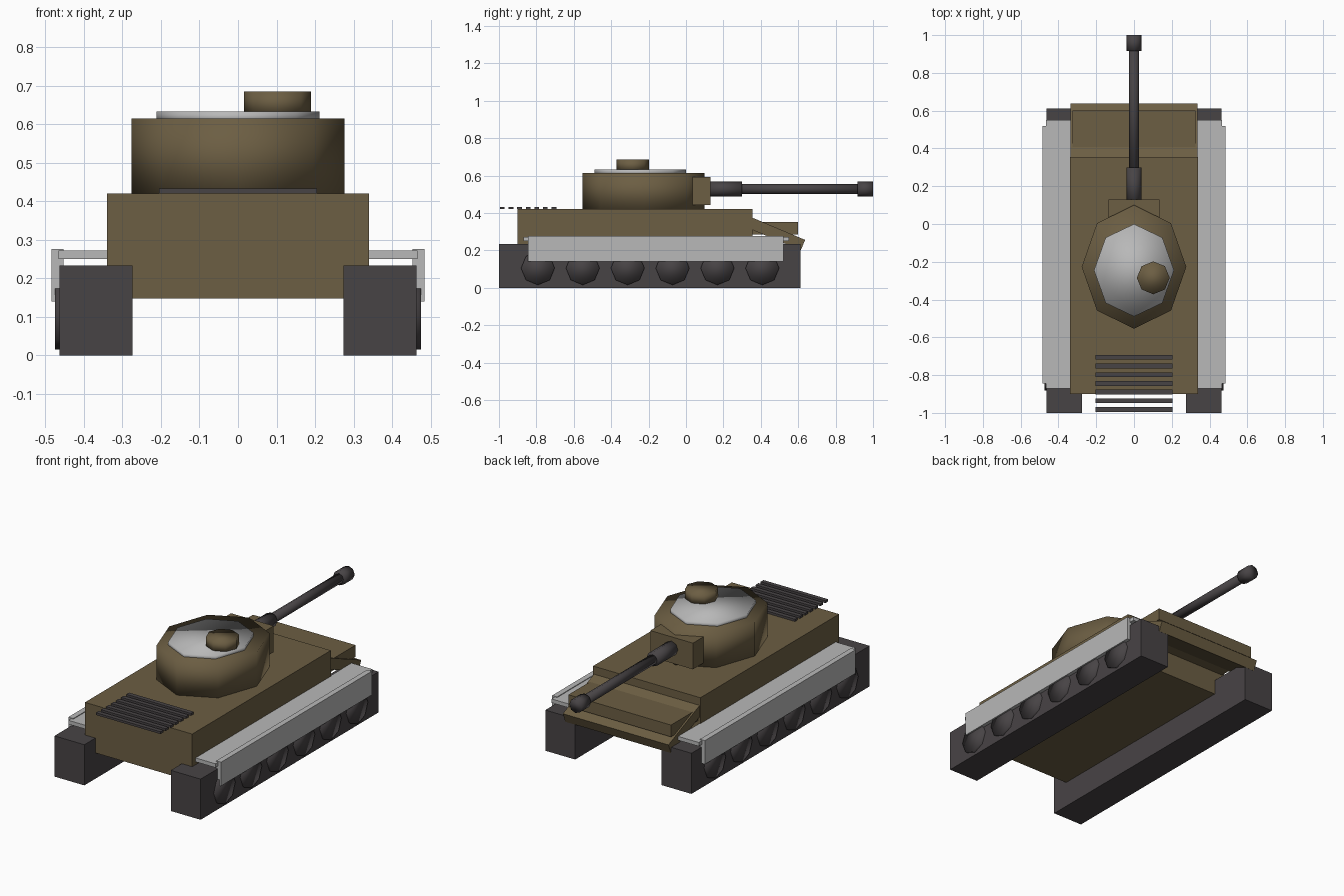
import bpy, math
from mathutils import Matrix

if "Cube" in bpy.data.objects:
    bpy.data.objects.remove(bpy.data.objects["Cube"])


def material(name, rgb):
    m = bpy.data.materials.new(name)
    m.diffuse_color = (*rgb, 1)
    m.use_nodes = True
    m.node_tree.nodes["Principled BSDF"].inputs["Base Color"].default_value = m.diffuse_color
    return m


BROWN = material("olive_brown", (0.150, 0.112, 0.056))
DARK = material("dark_steel", (0.064, 0.057, 0.060))
GREY = material("light_grey", (0.48, 0.48, 0.48))


def box(name, x, y, z, mat):
    """Box from (min, max) ranges."""
    bpy.ops.mesh.primitive_cube_add(size=1)
    o = bpy.context.object
    o.name = name
    size = [r[1] - r[0] for r in (x, y, z)]
    mid = [(r[0] + r[1]) / 2 for r in (x, y, z)]
    o.data.transform(Matrix.Translation(mid) @ Matrix.Diagonal((*size, 1)))
    o.data.materials.append(mat)
    return o


def drum(name, centre, rx, ry, depth, mat, axis="Z"):
    """Smooth eight-sided cylinder with corners on its axes."""
    bpy.ops.mesh.primitive_cylinder_add(vertices=8, radius=1, depth=1)
    o = bpy.context.object
    o.name = name
    turn = {"Z": Matrix(),
            "X": Matrix.Rotation(math.pi / 2, 4, "Y"),
            "Y": Matrix.Rotation(math.pi / 2, 4, "X")}[axis]
    o.data.transform(Matrix.Translation(centre) @ turn @ Matrix.Diagonal((rx, ry, depth, 1)))
    for p in o.data.polygons:
        p.use_smooth = True
    o.data.materials.append(mat)
    return o


# Hull, nose box and sloped front plate
box("hull", (-0.34, 0.34), (-0.90, 0.355), (0.148, 0.42), BROWN)
box("nose_box", (-0.325, 0.325), (0.30, 0.60), (0.285, 0.353), BROWN)
plate = box("front_plate", (-0.335, 0.335), (-0.36, 0), (-0.06, 0), BROWN)
plate.data.transform(Matrix.Translation((0, 0.637, 0.256))
                     @ Matrix.Rotation(-math.atan2(0.12, 0.285), 4, "X"))

# Running gear on both sides
for s, side in ((-1, "left"), (1, "right")):
    def span(a, b):
        return tuple(sorted((s * a, s * b)))
    box(f"{side}_track", span(0.274, 0.463), (-1.0, 0.612), (0, 0.233), DARK)
    box(f"{side}_fender", span(0.335, 0.466), (-0.87, 0.55), (0.25, 0.272), GREY)
    box(f"{side}_skirt", span(0.453, 0.484), (-0.845, 0.52), (0.14, 0.276), GREY)
    for i in range(6):
        drum(f"{side}_wheel_{i + 1}", (s * 0.455, -0.792 + 0.24 * i, 0.105),
             0.09, 0.09, 0.04, DARK, "X")

# Turret with roof plate and hatch
drum("turret", (0, -0.227, 0.515), 0.277, 0.327, 0.20, BROWN)
drum("roof_plate", (0, -0.245, 0.619), 0.212, 0.245, 0.028, GREY)
drum("hatch", (0.102, -0.285, 0.655), 0.087, 0.087, 0.06, BROWN)

# Gun
box("mantlet", (-0.135, 0.135), (0.03, 0.13), (0.442, 0.592), BROWN)
for name, r, y0, y1 in (("gun_sleeve", 0.04, 0.10, 0.30),
                        ("gun_barrel", 0.027, 0.28, 0.95),
                        ("muzzle", 0.04, 0.916, 1.0)):
    drum(name, (0, (y0 + y1) / 2, 0.528), r, r, y1 - y0, DARK, "Y")

# Engine grille slats
for i in range(7):
    y = -0.706 - 0.046 * i
    box(f"grille_slat_{i + 1}", (-0.205, 0.205), (y - 0.0125, y + 0.0125), (0.42, 0.433), DARK)
